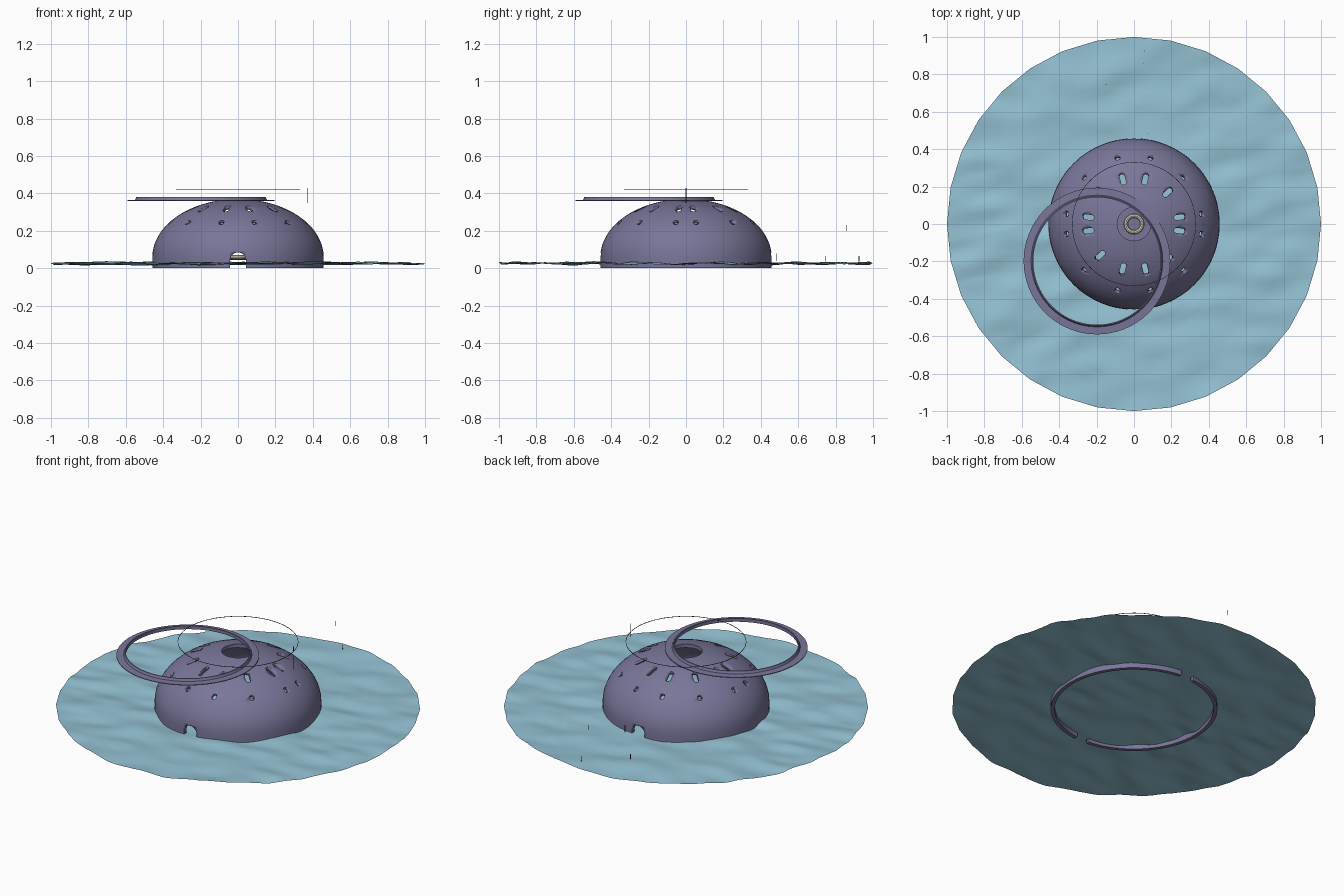
import bpy, bmesh
from math import sin, cos, pi, radians, atan2
from mathutils import Vector, Matrix, noise

if "Cube" in bpy.data.objects:
    bpy.data.objects.remove(bpy.data.objects["Cube"])


def material(name, rgb):
    m = bpy.data.materials.new(name)
    m.diffuse_color = (*rgb, 1)
    m.use_nodes = True
    m.node_tree.nodes["Principled BSDF"].inputs["Base Color"].default_value = m.diffuse_color
    return m


CONCRETE = material("violet_concrete", (0.19, 0.18, 0.32))
WATER = material("water", (0.30, 0.54, 0.66))
BEIGE = material("beige", (0.72, 0.66, 0.50))
DARK = material("dark_wire", (0.05, 0.05, 0.05))


def finish(name, bm, mat=None, angle=35):
    me = bpy.data.meshes.new(name)
    bm.to_mesh(me)
    bm.free()
    ob = bpy.data.objects.new(name, me)
    bpy.context.collection.objects.link(ob)
    if mat:
        me.materials.append(mat)
    bpy.ops.object.select_all(action='DESELECT')
    ob.select_set(True)
    bpy.context.view_layer.objects.active = ob
    bpy.ops.object.shade_smooth_by_angle(angle=radians(angle))
    return ob


def lathe(name, profile, mat, segs=64, loc=(0, 0, 0)):
    """Revolve a closed (r, z) profile."""
    bm = bmesh.new()
    loops = [[bm.verts.new((r * cos(2 * pi * i / segs) + loc[0],
                            r * sin(2 * pi * i / segs) + loc[1], z + loc[2]))
              for r, z in profile] for i in range(segs)]
    n = len(profile)
    for i in range(segs):
        a, b = loops[i], loops[(i + 1) % segs]
        for j in range(n):
            k = (j + 1) % n
            bm.faces.new((a[j], b[j], b[k], a[k]))
    bmesh.ops.recalc_face_normals(bm, faces=bm.faces)
    return finish(name, bm, mat)


def capsule(bm, matrix, radius, stretch, depth):
    """Rounded slot prism, stretched along its local x."""
    vs = bmesh.ops.create_cone(bm, cap_ends=True, segments=16, radius1=radius,
                               radius2=radius, depth=depth,
                               matrix=Matrix.Rotation(pi / 16, 4, 'Z'))['verts']
    for v in vs:
        v.co.x += stretch if v.co.x > 0 else -stretch
    bmesh.ops.transform(bm, matrix=matrix, verts=vs)


# Hollow dome: elliptical outer and inner skins with an open crown
def arc(rad, base, height, end, steps=14):
    return [(rad * cos(end * i / steps), base + height * sin(end * i / steps))
            for i in range(steps + 1)]


outer = [(0.458, 0)] + arc(0.458, 0.06, 0.31, radians(78.7))
inner = [(0.436, 0)] + arc(0.436, 0.06, 0.288, radians(78.1))
dome = lathe("dome", outer + inner[::-1], CONCRETE)

# Cutters: upper slots, lower round holes, front and back arches
bm = bmesh.new()
base_angle = (8.5, 43, 76)
angles = [s * a + o for a in base_angle for s, o in ((1, 0), (-1, 0), (-1, 180), (1, 180))]
for a in angles:
    for r, rad, stretch in ((0.25, 0.014, 0.022), (0.366, 0.014, 0.002)):
        z = 0.06 + 0.31 * (1 - (r / 0.458) ** 2) ** 0.5
        tilt = atan2(r / 0.458 ** 2, (z - 0.06) / 0.31 ** 2)
        m = (Matrix.Rotation(radians(a), 4, 'Z') @ Matrix.Translation((r, 0, z))
             @ Matrix.Rotation(tilt, 4, 'Y'))
        capsule(bm, m, rad, stretch, 0.12)
capsule(bm, Matrix.Rotation(pi / 2, 4, 'Z') @ Matrix.Rotation(pi / 2, 4, 'Y'),
        0.043, 0.042, 1.2)
bmesh.ops.recalc_face_normals(bm, faces=bm.faces)
cutter = finish("opening_cutter", bm)
cutter.hide_render = True
mod = dome.modifiers.new("openings", 'BOOLEAN')
mod.object, mod.operation, mod.solver = cutter, 'DIFFERENCE', 'EXACT'
bpy.context.view_layer.objects.active = dome
bpy.ops.object.modifier_apply(modifier=mod.name)
bpy.data.objects.remove(cutter)

# Flat flange ring with a raised inner lip, resting off-centre on the crown
lathe("lid_ring", [(0.34, 0.36), (0.392, 0.36), (0.392, 0.364), (0.352, 0.366),
                   (0.346, 0.38), (0.34, 0.38)], CONCRETE, 96, (-0.198, -0.198, 0))

# Small stand and beige ring inside the dome
lathe("inner_plate", [(0.001, 0.044), (0.1, 0.044), (0.1, 0.05), (0.001, 0.05)], CONCRETE, 32)
lathe("inner_ring", [(0.044 + 0.011 * cos(t * pi / 4), 0.06 + 0.011 * sin(t * pi / 4))
                     for t in range(8)], BEIGE, 32)

# Rippled water disc
bm = bmesh.new()
bmesh.ops.create_circle(bm, cap_ends=True, cap_tris=True, segments=32, radius=1)
bmesh.ops.subdivide_edges(bm, edges=bm.edges[:], cuts=20, use_grid_fill=True)
for v in bm.verts:
    x, y = v.co.x, v.co.y
    p = Vector((x * 4 + y * 1.5, y * 9 - x * 2, 0.3))
    v.co.z = 0.026 + max(-0.015, min(0.015, 0.016 * noise.noise(p)))
bmesh.ops.recalc_face_normals(bm, faces=bm.faces)
finish("water_surface", bm, WATER, 60)

# Thin wire hoop above the dome
w = 0.0012
lathe("wire_hoop", [(0.33 - w, 0.42 - w), (0.33 + w, 0.42 - w),
                    (0.33 + w, 0.42 + w), (0.33 - w, 0.42 + w)], DARK, 64)

# Slim upright markers
bm = bmesh.new()
for x, y, z0, z1 in ((0.37, 0, 0.35, 0.43), (0.05, 0.86, 0.20, 0.23), (0.07, 0.485, 0.04, 0.08),
                     (-0.15, 0.745, 0.035, 0.065), (0.055, 0.925, 0.035, 0.065)):
    bmesh.ops.create_cone(bm, cap_ends=True, segments=6, radius1=0.002, radius2=0.002,
                          depth=z1 - z0, matrix=Matrix.Translation((x, y, (z0 + z1) / 2)))
finish("markers", bm, DARK)
